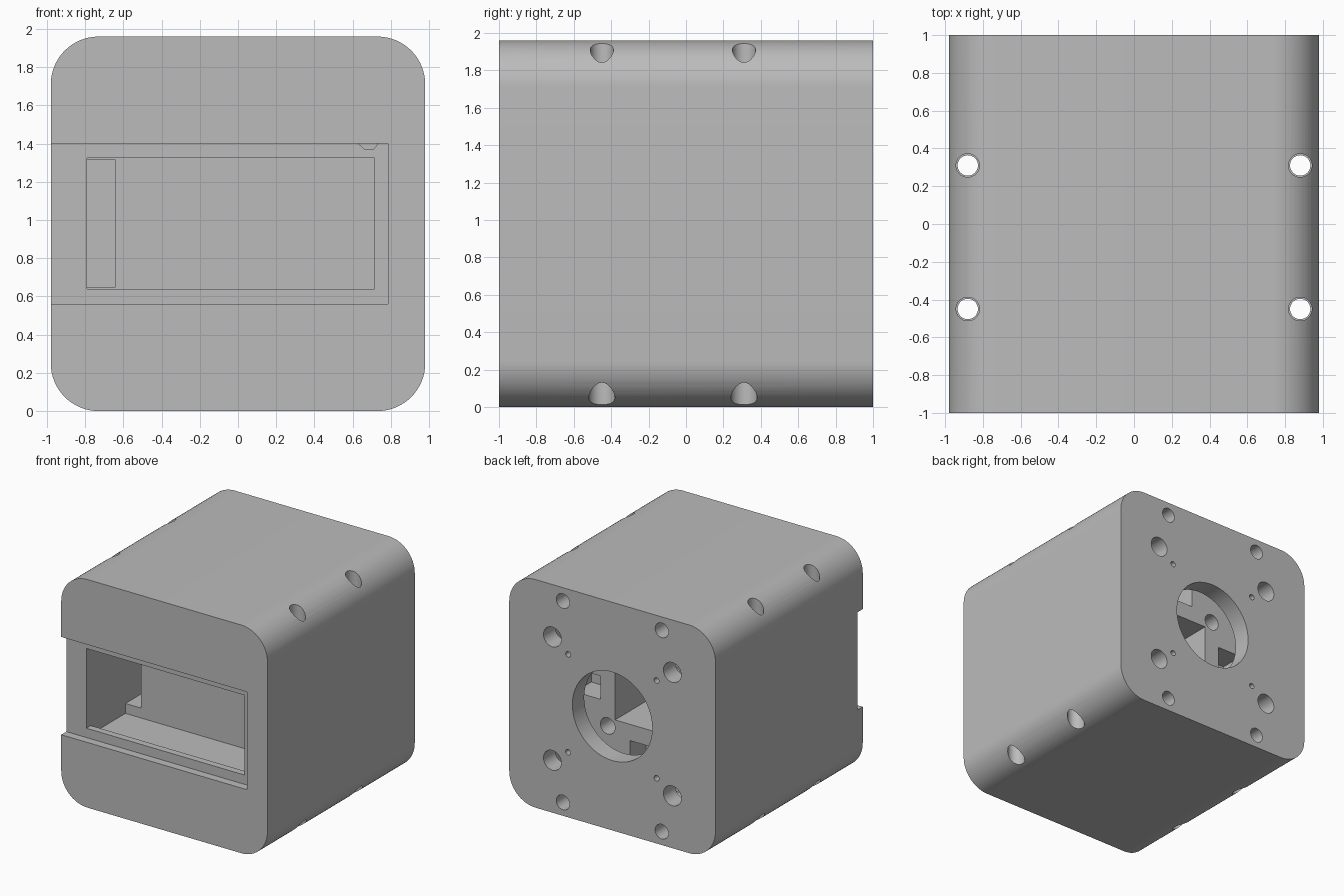
import bpy
import bmesh
from math import cos, sin, pi, radians
from mathutils import Matrix, Vector

if "Cube" in bpy.data.objects:
    bpy.data.objects.remove(bpy.data.objects["Cube"])

HALF, MID, RADIUS = 0.98, 0.98, 0.25
BACK = 1.0

grey = bpy.data.materials.new("plain_grey")
grey.use_nodes = True
grey.diffuse_color = (0.5, 0.5, 0.5, 1)
grey.node_tree.nodes["Principled BSDF"].inputs["Base Color"].default_value = (0.5, 0.5, 0.5, 1)


def finish(name, bm):
    bmesh.ops.recalc_face_normals(bm, faces=bm.faces)
    mesh = bpy.data.meshes.new(name)
    bm.to_mesh(mesh)
    bm.free()
    mesh.materials.append(grey)
    obj = bpy.data.objects.new(name, mesh)
    bpy.context.collection.objects.link(obj)
    return obj


def prism(name, outline, y0, y1):
    """Extrude an x-z outline along y."""
    bm = bmesh.new()
    face = bm.faces.new([bm.verts.new((x, y0, z)) for x, z in outline])
    new = bmesh.ops.extrude_face_region(bm, geom=[face])["geom"]
    verts = [v for v in new if isinstance(v, bmesh.types.BMVert)]
    bmesh.ops.translate(bm, verts=verts, vec=(0, y1 - y0, 0))
    return finish(name, bm)


def box(name, x0, x1, y0, y1, z0, z1):
    return prism(name, [(x0, z0), (x1, z0), (x1, z1), (x0, z1)], y0, y1)


def rod(name, start, end, radius, sides=32):
    start, end = Vector(start), Vector(end)
    axis = end - start
    bm = bmesh.new()
    turn = axis.to_track_quat("Z", "Y").to_matrix().to_4x4()
    bmesh.ops.create_cone(bm, cap_ends=True, segments=sides, radius1=radius, radius2=radius,
                          depth=axis.length, matrix=Matrix.Translation((start + end) / 2) @ turn)
    return finish(name, bm)


def carve(target, cutters):
    bpy.context.view_layer.objects.active = target
    for cutter in cutters:
        mod = target.modifiers.new("cut", "BOOLEAN")
        mod.operation, mod.solver, mod.object = "DIFFERENCE", "EXACT", cutter
        bpy.ops.object.modifier_apply(modifier=mod.name)
        bpy.data.objects.remove(cutter)


# Rounded housing block
outline = []
for corner in range(4):
    mid_angle = corner * pi / 2 + pi / 4
    cx = (HALF - RADIUS) * (1 if cos(mid_angle) > 0 else -1)
    cz = (HALF - RADIUS) * (1 if sin(mid_angle) > 0 else -1)
    for step in range(17):
        a = corner * pi / 2 + step / 16 * pi / 2
        outline.append((cx + RADIUS * cos(a), MID + cz + RADIUS * sin(a)))
housing = prism("housing", outline, -1, BACK)

# Front: lid slot, main compartment, deep side channel, finger notch
cuts = [
    box("slot", -1.1, 0.785, -1.1, -0.87, 0.56, 1.40),
    box("compartment", -0.79, 0.75, -0.9, -0.40, 0.565, 1.395),
    box("channel", -0.79, -0.64, -0.5, -0.17, 0.65, 1.315),
]

# Back: bore, chamber, centre pit and side pockets
cuts += [
    rod("bore", (0, 0.7, MID), (0, 1.1, MID), 0.38, 64),
    box("chamber", -0.7, 0.7, 0.62, 0.84, MID - 0.7, MID + 0.7),
    box("pit", -0.24, 0.24, 0.2, 0.7, MID - 0.24, MID + 0.24),
]
for s in (-1, 1):
    a, b = sorted((s * 0.38, s * 0.62))
    cuts.append(box("side_pocket", a, b, 0.4, 0.7, MID - 0.1, MID + 0.1))
    cuts.append(box("end_pocket", -0.1, 0.1, 0.4, 0.7, MID + a, MID + b))

# Screw holes in the back, mirrored to four quadrants
for sx in (-1, 1):
    for sz in (-1, 1):
        for x, z, r, depth in ((0.47, 0.865, 0.063, 0.6), (0.57, 0.53, 0.085, 0.25),
                               (0.42, 0.42, 0.024, 0.25), (0.31, 0.31, 0.07, 0.7)):
            top = 0.7 if x < 0.4 else 1.1
            cuts.append(rod("hole", (sx * x, top, MID + sz * z),
                            (sx * x, BACK - depth, MID + sz * z), r))

# Long vertical bolt holes with slightly wider ends
for x in (-0.88, 0.88):
    for y in (-0.45, 0.31):
        cuts.append(rod("bolt_hole", (x, y, -0.1), (x, y, 2.1), 0.054))
        cuts.append(rod("top_counterbore", (x, y, 1.7), (x, y, 2.1), 0.062))
        cuts.append(rod("bottom_counterbore", (x, y, -0.1), (x, y, 0.3), 0.07))
carve(housing, cuts)

# Sliding lid frame with its window
lid = box("sliding_lid", -HALF, 0.785, -0.93, -0.87, 0.56, 1.40)
carve(lid, [
    box("window", -0.79, 0.715, -1, -0.8, 0.64, 1.325),
    prism("latch_notch", [(0.62, 1.41), (0.66, 1.372), (0.71, 1.372), (0.74, 1.41)], -1, -0.9),
])

for obj in (housing, lid):
    bpy.ops.object.select_all(action="DESELECT")
    obj.select_set(True)
    bpy.context.view_layer.objects.active = obj
    bpy.ops.object.shade_smooth_by_angle(angle=radians(30))
